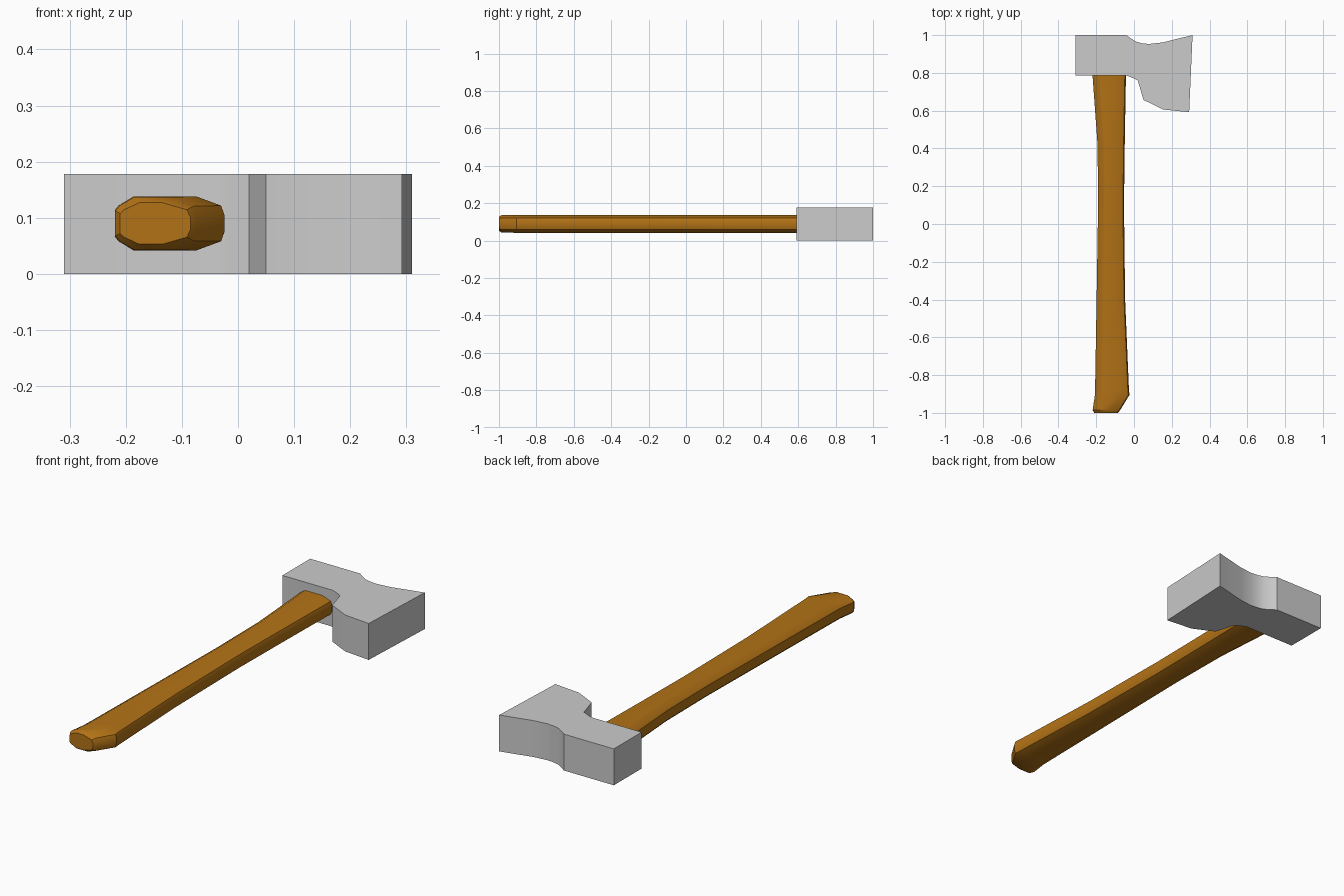
import bpy, bmesh

if "Cube" in bpy.data.objects:
    bpy.data.objects.remove(bpy.data.objects["Cube"])


def make_object(name, bm, angle, material=None):
    bmesh.ops.recalc_face_normals(bm, faces=bm.faces[:])
    mesh = bpy.data.meshes.new(name)
    bm.to_mesh(mesh)
    bm.free()
    obj = bpy.data.objects.new(name, mesh)
    bpy.context.collection.objects.link(obj)
    if material:
        mesh.materials.append(material)
    bpy.ops.object.select_all(action='DESELECT')
    obj.select_set(True)
    bpy.context.view_layer.objects.active = obj
    bpy.ops.object.shade_smooth_by_angle(angle=angle)
    return obj


# Axe head: flat outline extruded upwards
outline = [(-0.31, 1.0), (-0.04, 1.0), (-0.02, 0.985), (0.01, 0.966), (0.04, 0.957),
           (0.08, 0.953), (0.15, 0.961), (0.31, 1.0), (0.292, 0.592), (0.155, 0.606),
           (0.05, 0.657), (0.02, 0.76), (-0.015, 0.777), (-0.04, 0.786), (-0.31, 0.786)]
bm = bmesh.new()
face = bm.faces.new([bm.verts.new((x, y, 0)) for x, y in outline])
top = bmesh.ops.extrude_face_region(bm, geom=[face])["geom"]
bmesh.ops.translate(bm, vec=(0, 0, 0.178),
                    verts=[v for v in top if isinstance(v, bmesh.types.BMVert)])
make_object("axe_head", bm, 0.5)

# Handle: chamfered section lofted along y; stations are (y, left, right, half height)
stations = [(-1.0, -0.210, -0.085, 0.037), (-0.985, -0.219, -0.073, 0.047),
            (-0.905, -0.207, -0.024, 0.048), (-0.87, -0.206, -0.027, 0.048),
            (-0.4, -0.198, -0.047, 0.048), (0.1, -0.190, -0.053, 0.048),
            (0.42, -0.193, -0.049, 0.048), (0.6, -0.206, -0.046, 0.048),
            (0.82, -0.222, -0.042, 0.048)]
MID_Z = 0.09


def section(left, right, h):
    upper = [(left, 0.48 * h), (left + 0.007, 0.66 * h), (left + 0.034, h),
             (right - 0.05, h), (right - 0.006, 0.66 * h), (right, 0.3 * h)]
    return upper + [(x, -z) for x, z in reversed(upper)]


bm = bmesh.new()
rings = [[bm.verts.new((x, y, MID_Z + z)) for x, z in section(l, r, h)]
         for y, l, r, h in stations]
for a, b in zip(rings, rings[1:]):
    for i in range(len(a)):
        j = (i + 1) % len(a)
        bm.faces.new((a[i], a[j], b[j], b[i]))
bm.faces.new(rings[0])
bm.faces.new(rings[-1])

wood = bpy.data.materials.new("wood")
wood.diffuse_color = (0.45, 0.17, 0.008, 1)
wood.use_nodes = True
wood.node_tree.nodes["Principled BSDF"].inputs["Base Color"].default_value = wood.diffuse_color
make_object("handle", bm, 0.5, wood)
